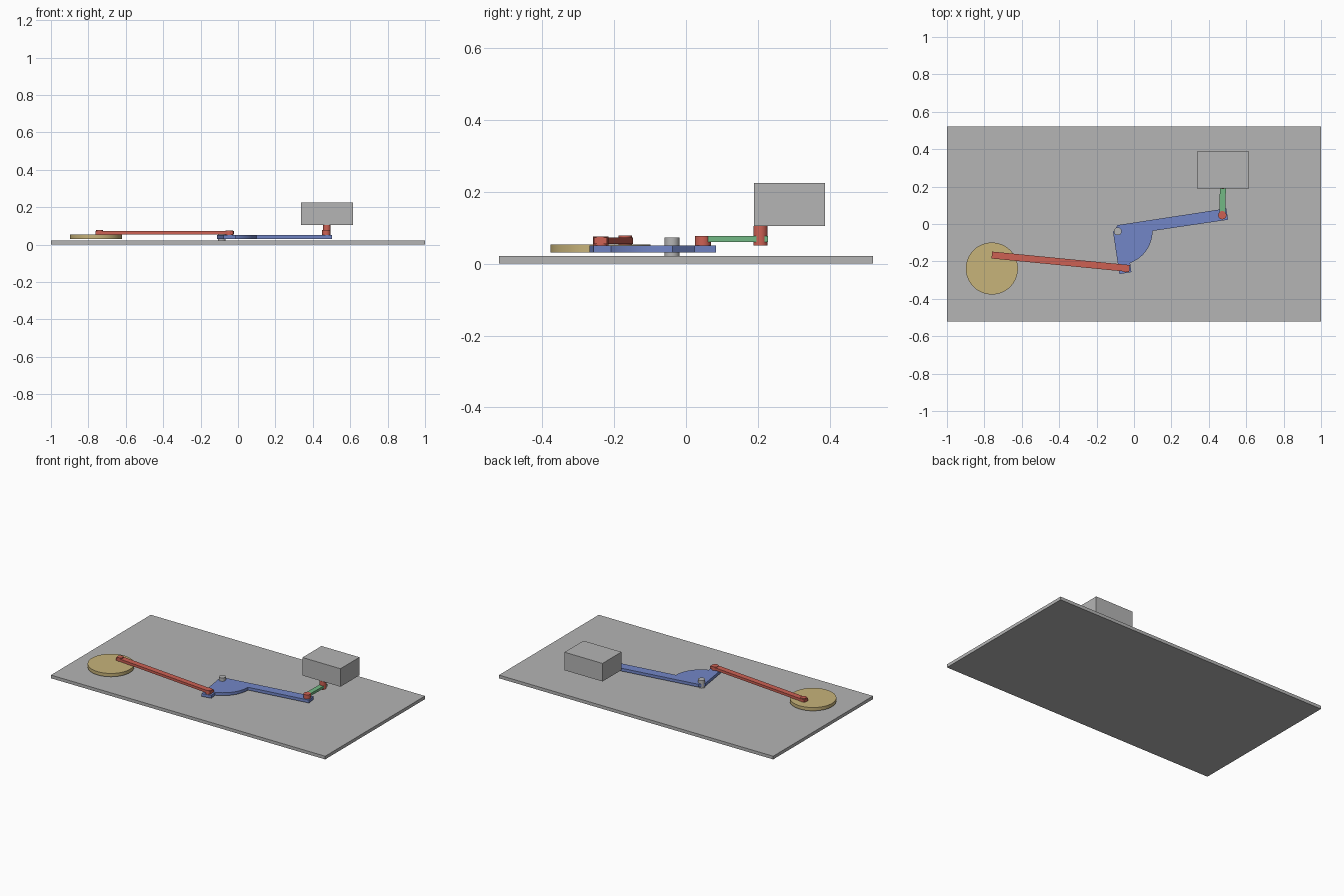
import bpy, bmesh, math
from mathutils import Vector

if "Cube" in bpy.data.objects:
    bpy.data.objects.remove(bpy.data.objects["Cube"])


def material(name, rgb):
    m = bpy.data.materials.new(name)
    lin = [(c / 255 / 12.92) if c < 11 else ((c / 255 + 0.055) / 1.055) ** 2.4 for c in rgb]
    m.diffuse_color = (*lin, 1)
    m.use_nodes = True
    m.node_tree.nodes["Principled BSDF"].inputs["Base Color"].default_value = m.diffuse_color
    return m


GREY = material("grey", (181, 181, 181))
RED = material("red", (205, 97, 84))
BLUE = material("blue", (114, 134, 199))
GREEN = material("green", (114, 184, 132))
TAN = material("tan", (199, 179, 122))


def prism(name, outline, z0, z1, mat, smooth=False):
    """Extrude a flat counter-clockwise outline from z0 to z1."""
    bm = bmesh.new()
    low = bm.faces.new([bm.verts.new((x, y, z0)) for x, y in outline])
    ext = bmesh.ops.extrude_face_region(bm, geom=[low])
    top = [v for v in ext["geom"] if isinstance(v, bmesh.types.BMVert)]
    bmesh.ops.translate(bm, verts=top, vec=(0, 0, z1 - z0))
    bmesh.ops.recalc_face_normals(bm, faces=bm.faces)
    me = bpy.data.meshes.new(name)
    bm.to_mesh(me)
    bm.free()
    me.materials.append(mat)
    ob = bpy.data.objects.new(name, me)
    bpy.context.collection.objects.link(ob)
    if smooth:
        bpy.ops.object.select_all(action='DESELECT')
        ob.select_set(True)
        bpy.context.view_layer.objects.active = ob
        bpy.ops.object.shade_smooth_by_angle(angle=math.radians(35))
    return ob


def rect(x0, x1, y0, y1):
    return [(x0, y0), (x1, y0), (x1, y1), (x0, y1)]


def bar(a, b, width):
    """Rectangle of a given width between two end points."""
    a, b = Vector(a), Vector(b)
    d = (b - a).normalized()
    n = Vector((-d.y, d.x)) * width / 2
    return [tuple(p) for p in (a - n, b - n, b + n, a + n)]


def cylinder(name, x, y, r, z0, z1, mat, n=40):
    pts = [(x + r * math.cos(2 * math.pi * i / n), y + r * math.sin(2 * math.pi * i / n))
           for i in range(n)]
    return prism(name, pts, z0, z1, mat, True)


# Base plate and block
prism("base_plate", rect(-1, 1, -0.52, 0.52), 0, 0.021, GREY)
prism("block", rect(0.338, 0.615, 0.189, 0.387), 0.105, 0.224, GREY)

# Drive disc and pivot post
cylinder("disc", -0.76, -0.238, 0.139, 0.031, 0.053, TAN, 72)
cylinder("pivot_post", -0.087, -0.039, 0.021, 0.02, 0.072, GREY)

# Bell crank: two arms at right angles joined by a round web
cx, cy, r = -0.083, -0.037, 0.182
arc = [(cx + r * math.cos(a), cy + r * math.sin(a))
       for a in (math.radians(-70 + 70 * i / 24) for i in range(25))]
crank = [(-0.112, -0.042), (-0.078, -0.268), (-0.014, -0.257)]
crank += arc + [(0.503, 0.023), (0.493, 0.083), (-0.088, -0.006)]
prism("bell_crank", crank, 0.031, 0.05, BLUE, True)

# Long connecting rod with end pins
prism("connecting_rod", bar((-0.76, -0.166), (-0.024, -0.238), 0.037), 0.055, 0.072, RED)
cylinder("disc_pin", -0.74, -0.169, 0.0185, 0.052, 0.078, RED)
cylinder("crank_pin", -0.047, -0.237, 0.021, 0.05, 0.075, RED)

# Short link with its pin and the rod rising to the block
prism("short_link", bar((0.472, 0.048), (0.476, 0.228), 0.032), 0.06, 0.076, GREEN)
cylinder("link_pin", 0.472, 0.047, 0.022, 0.05, 0.077, RED)
cylinder("block_rod", 0.475, 0.207, 0.02, 0.05, 0.105, RED)
